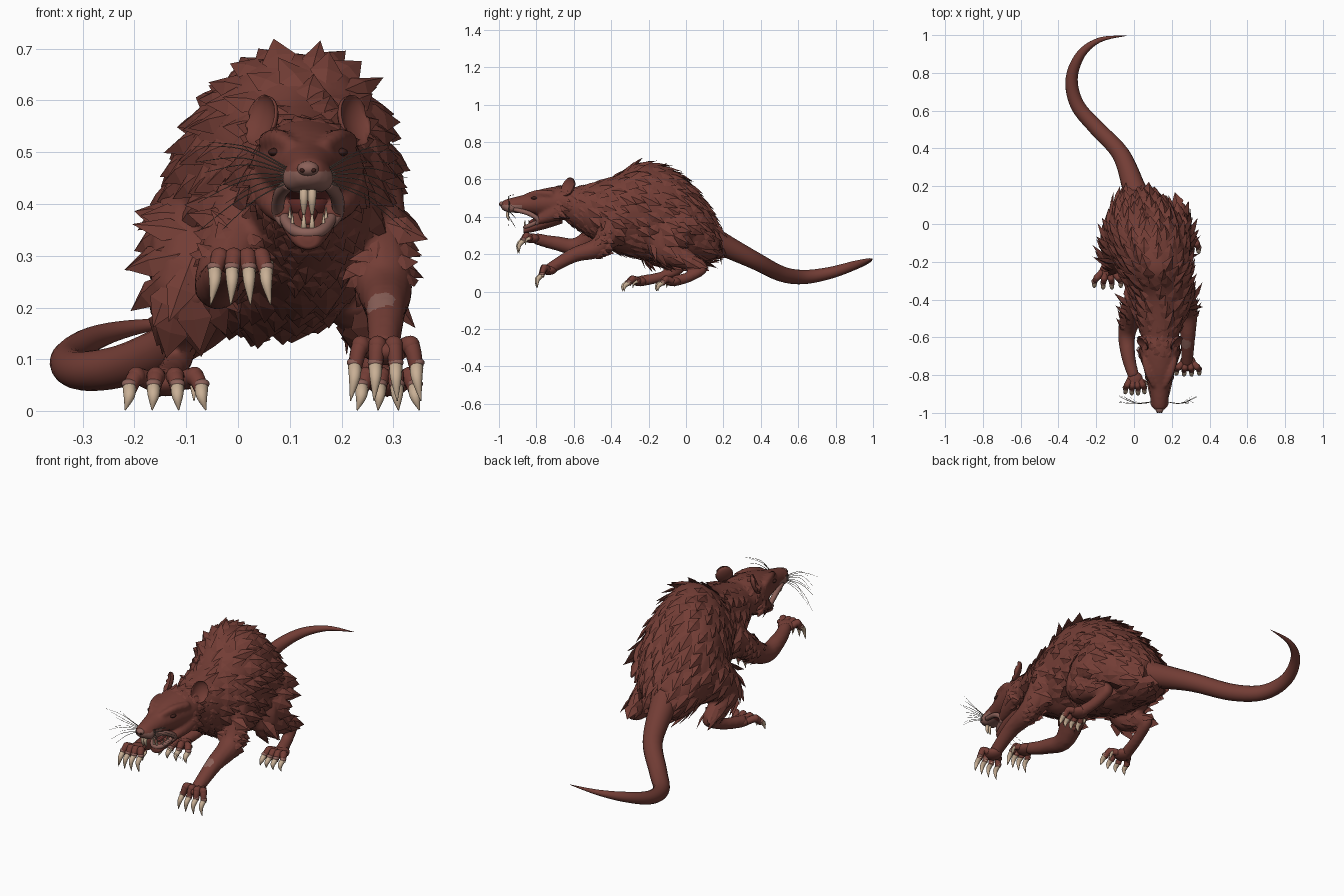
import bpy, bmesh, math, random
from mathutils import Vector

random.seed(4)
if "Cube" in bpy.data.objects:
    bpy.data.objects.remove(bpy.data.objects["Cube"])

def material(name, *rgb):
    mat = bpy.data.materials.new(name)
    mat.use_nodes = True
    mat.diffuse_color = (*rgb, 1)
    mat.node_tree.nodes["Principled BSDF"].inputs["Base Color"].default_value = (*rgb, 1)
    return mat

FUR = material("red brown fur", .172, .047, .036)
SKIN = material("dusty pink skin", .26, .12, .1)
MOUTH = material("dark red mouth", .15, .03, .026)
HORN = material("pale horn", .58, .43, .3)
HAIR = material("grey whisker", .2, .17, .14)
EYE = material("dark eye", .05, .015, .012)
HEAD_X = .135
HIP_X = .07

def make(name, verts, faces, mat, smooth=True):
    mesh = bpy.data.meshes.new(name)
    mesh.from_pydata([tuple(v) for v in verts], [], faces)
    bm = bmesh.new()
    bm.from_mesh(mesh)
    bmesh.ops.recalc_face_normals(bm, faces=bm.faces)
    bm.to_mesh(mesh)
    bm.free()
    mesh.materials.append(mat)
    mesh.polygons.foreach_set("use_smooth", [smooth] * len(mesh.polygons))
    obj = bpy.data.objects.new(name, mesh)
    bpy.context.collection.objects.link(obj)
    return obj

def spline(points, steps=5):
    """Smooth curve through rows of any width."""
    padded = [points[0], *points, points[-1]]
    rows = []
    for a, b, c, d in zip(padded, padded[1:], padded[2:], padded[3:]):
        for step in range(steps):
            t = step / steps
            rows.append([q + t * (r - o + t * (2*o - 5*q + 4*r - e + t * (3*q - o - 3*r + e))) / 2
                         for o, q, r, e in zip(a, b, c, d)])
    return rows + [list(points[-1])]

def skin_rings(name, rings, mat):
    n = len(rings[0])
    faces = [(k*n + i, k*n + (i + 1) % n, (k + 1)*n + (i + 1) % n, (k + 1)*n + i)
             for k in range(len(rings) - 1) for i in range(n)]
    faces += [tuple(range(n)), tuple(range(len(rings)*n - n, len(rings)*n))]
    return make(name, [v for ring in rings for v in ring], faces, mat)

def circle(sides):
    return [(math.cos(math.tau * i / sides), math.sin(math.tau * i / sides)) for i in range(sides)]

def tube(name, points, mat=FUR, sides=12):
    """Tapered limb through (x, y, z, radius) points."""
    rows = spline(points)
    centres = [Vector(row[:3]) for row in rows]
    side, rings = Vector((1, .13, .07)), []
    for k, row in enumerate(rows):
        along = (centres[min(k + 1, len(rows) - 1)] - centres[max(k - 1, 0)]).normalized()
        side = (side - along * side.dot(along)).normalized()
        up = along.cross(side)
        radius = max(row[3], .0004)
        rings.append([centres[k] + radius * (side*c + up*s) for c, s in circle(sides)])
    return skin_rings(name, rings, mat)

def loft(name, rows, mat=FUR):
    """Oval cross-sections (y, x, z, half width, half height)."""
    return skin_rings(name, [[(x + w*c, y, z + h*s) for c, s in circle(28)]
                             for y, x, z, w, h in spline(rows)], mat)

def ball(name, loc, size, mat=FUR, rot=(0, 0, 0)):
    bpy.ops.mesh.primitive_uv_sphere_add(segments=20, ring_count=12, location=loc, rotation=rot)
    obj = bpy.context.object
    obj.name, obj.scale = name, size
    obj.data.materials.append(mat)
    bpy.ops.object.shade_smooth()
    return obj

def join(name, objects):
    bpy.ops.object.select_all(action="DESELECT")
    for obj in objects:
        obj.select_set(True)
    bpy.context.view_layer.objects.active = objects[0]
    bpy.ops.object.join()
    objects[0].name = name
    return objects[0]

def hind_leg(name, side, stride):
    """Thigh, shin and long foot; the stride moves the foot forward."""
    path = [(.13, 0, .41, .09), (.135, -.08, .31, .115), (.165, -.12, .23, .08), (.18, -.01, .17, .05),
            (.175, .09, .13, .03), (.195, .02, .08, .028), (.22, -.07, .055, .03)]
    return tube(name, [(HIP_X + side*w, y - stride*i, z, r) for i, (w, y, z, r) in enumerate(path)])

def paw(name, centre, spread, reach, drop, claw, thumb):
    """Palm, four bent toes, a thumb and hooked claws."""
    x, y, z = centre
    toes, claws = [ball("palm", centre, (.042, .045, .026))], []
    for u in (-1, -.33, .33, 1):
        r = reach * (1 - .18 * abs(u))
        bend = (x + u*spread*.8, y - r*.6, z + .012)
        ex, ey, ez = x + u*spread, y - r, z - drop
        toes.append(tube("toe", [(x + u*.026, y, z, .017), (*bend, .017), (ex, ey, ez, .013)]))
        toes.append(ball("knuckle", bend, (.018, .018, .019)))
        toes.append(ball("cuticle", (ex, ey + .004, ez + .014), (.015, .015, .01), SKIN))
        claws.append(tube("claw", [(ex, ey + .008, ez + .012, .013), (ex, ey - .02, ez - claw*.25, .011),
                                   (ex + u*.008, ey - .022, ez - claw, .001)], HORN))
    tx = x + thumb*.055
    toes.append(tube("thumb", [(x, y + .01, z, .015), (tx, y - .015, z, .012)]))
    claws.append(tube("claw", [(tx, y - .01, z, .009), (tx, y - .028, z - .01, .007),
                               (tx, y - .034, z - .035, .001)], HORN))
    join(name + "_toes", toes)
    join(name + "_claws", claws)

# Torso, head and limbs, fused into one skin
torso = loft("torso", [(-.64, HEAD_X, .46, .085, .09), (-.5, .14, .43, .13, .15),
                       (-.38, .14, .415, .16, .2), (-.25, .115, .435, .19, .255), (-.1, .08, .405, .21, .26),
                       (0, .06, .37, .2, .22), (.1, .04, .31, .16, .16), (.18, .02, .265, .085, .08)])
head = loft("head", [(y, HEAD_X, z, w, h) for y, z, w, h in (
    (-.55, .46, .07, .08), (-.65, .475, .105, .09), (-.77, .475, .084, .074), (-.86, .468, .058, .052),
    (-.93, .462, .044, .04), (-.975, .46, .034, .028), (-.99, .46, .012, .012))])
left_arm = tube("left_arm", [(.24, -.36, .42, .08), (.28, -.45, .25, .058), (.285, -.6, .195, .04),
                             (.28, -.74, .115, .03)])
right_arm = tube("right_arm", [(.03, -.38, .4, .08), (-.035, -.56, .25, .05), (-.03, -.7, .26, .038),
                               (0, -.81, .285, .03)])
parts = [torso, head, left_arm, right_arm, hind_leg("left_hind_leg", 1, 0), hind_leg("right_hind_leg", -1, .03)]
for s in (-1, 1):
    parts.append(tube("brow", [(HEAD_X + s*.03, -.86, .512, .012), (HEAD_X + s*.058, -.79, .527, .019),
                               (HEAD_X + s*.08, -.71, .52, .02)]))
    parts.append(tube("cheek", [(HEAD_X + s*.075, -.66, .44, .045), (HEAD_X + s*.06, -.73, .405, .036),
                                (HEAD_X + s*.045, -.8, .375, .018)]))
    parts.append(ball("muzzle_pad", (HEAD_X + s*.024, -.94, .45), (.027, .037, .028)))
body = join("body", parts)
remesh = body.modifiers.new("fuse", "REMESH")
remesh.mode, remesh.voxel_size = "VOXEL", .009
soften = body.modifiers.new("soften", "SMOOTH")
soften.factor, soften.iterations = .5, 4
for modifier in ("fuse", "soften"):
    bpy.ops.object.modifier_apply(modifier=modifier)
bpy.ops.object.shade_smooth()
body.data.materials.clear()
for mat in (FUR, SKIN, MOUTH):
    body.data.materials.append(mat)
wrist_patch = Vector((.275, -.63, .205))
for face in body.data.polygons:
    c = face.center
    if (c.y < -.88 and c.z < .465) or (c - wrist_patch).length < .03:
        face.material_index = 1
    elif c.y < -.72 and c.z < .46 and face.normal.z < -.6 and abs(c.x - HEAD_X) < .05:
        face.material_index = 2

# Overlapping pointed fur tufts, swept back and down
faces = list(body.data.polygons)
random.shuffle(faces)
roots, verts, tris = [], [], []
for face in faces[:7000]:
    c, n = face.center.copy(), face.normal.copy()
    if c.y < -.72 or c.z < .15 or (c.y < -.5 and c.z < .3):
        continue
    small = c.y < -.57 or (c.y < -.42 and c.z < .36)
    gap = .026 if small else .046
    flow = Vector((random.uniform(-.25, .25), 1, -.55))
    flow -= n * flow.dot(n)
    if flow.length < .1 or any((c - root).length < gap for root in roots):
        continue
    roots.append(c)
    flow.normalize()
    length = gap * random.uniform(1.7, 2.3)
    lift = n * length * random.uniform(.6, 1.2) * (.1 if small or n.z < -.3 else .17)
    across = n.cross(flow) * gap * random.uniform(.55, .75)
    mid = c + flow * length * .35
    k = len(verts)
    verts += [c - flow*length*.35 - n*.006, mid + across, mid - across, mid + lift*.85, c + flow*length + lift]
    tris += [[k + i for i in f] for f in ((0, 1, 3), (0, 3, 2), (1, 4, 3), (3, 4, 2), (1, 2, 4), (0, 2, 1))]
make("fur_tufts", verts, tris, FUR, False)

# Tail
tube("tail", [(.03, .1, .3, .075), (0, .19, .255, .062), (-.07, .37, .165, .047), (-.2, .51, .095, .042),
              (-.3, .63, .078, .038), (-.33, .77, .1, .032), (-.28, .9, .14, .024), (-.18, .975, .165, .013),
              (-.04, .997, .175, .001)], sides=18)

# Paws
paw("left_front_paw", (.285, -.735, .115), .06, .045, .035, .06, -1)
paw("right_front_paw", (.005, -.825, .285), .05, .055, .02, .06, 1)
paw("left_hind_paw", (.29, -.07, .055), .052, .07, .016, .037, -1)
paw("right_hind_paw", (-.14, -.25, .055), .07, .07, .016, .037, 1)

# Lower jaw, lips, throat and tongue
loft("lower_jaw", [(-.66, HEAD_X, .41, .06, .045), (-.75, HEAD_X, .372, .055, .036),
                   (-.855, HEAD_X, .332, .03, .02), (-.87, HEAD_X, .332, .01, .008)])
lip = [(.052, -.74, .4), (.042, -.81, .366), (.02, -.855, .346)]
tube("lower_lip", [(HEAD_X - w, y, z, .011) for w, y, z in lip]
     + [(HEAD_X + w, y, z, .011) for w, y, z in reversed(lip)], SKIN)
ball("throat", (HEAD_X, -.76, .41), (.05, .05, .045), MOUTH)
ball("mouth_floor", (HEAD_X, -.8, .362), (.035, .055, .012), MOUTH, (.4, 0, 0))
tube("tongue", [(HEAD_X, -.76, .39, .022), (HEAD_X, -.8, .38, .018), (HEAD_X, -.84, .364, .01)], MOUTH)

# Teeth and the lip folds beside them
teeth = []
for s in (-1, 1):
    tube("lip_fold", [(HEAD_X + s*.036, -.92, .44, .012), (HEAD_X + s*.054, -.84, .418, .013),
                      (HEAD_X + s*.058, -.79, .385, .012), (HEAD_X + s*.045, -.8, .362, .01)], SKIN)
    x = HEAD_X + s*.008
    teeth.append(tube("upper", [(x, -.945, .44, .008), (x, -.955, .41, .008), (x, -.947, .38, .003)], HORN))
    teeth.append(tube("lower", [(x, -.85, .34, .006), (x, -.862, .36, .005), (x, -.86, .38, .002)], HORN))
    for i in range(4):
        x, y, z = HEAD_X + s*(.03 + i*.005), -.84 + i*.025, .358 + i*.012
        teeth.append(tube("side_tooth", [(x, y, z, .004), (x, y, z + .024, .001)], HORN))
join("teeth", teeth)

# Nose, eyes, ears and whiskers
ball("nose", (HEAD_X, -.982, .468), (.021, .018, .015), SKIN)
hairs = []
for s, side in ((-1, "right"), (1, "left")):
    ball(side + "_nostril", (HEAD_X + s*.011, -.996, .465), (.005, .004, .004), EYE)
    ball(side + "_eye", (HEAD_X + s*.064, -.81, .5), (.013, .018, .008), EYE)
    ear = ball(side + "_ear", (HEAD_X + s*.088, -.63, .56), (.042, .02, .052), FUR, (-.35, s*.25, s*.85))
    for v in ear.data.vertices:
        if v.co.y < 0:
            v.co.y = -.75*v.co.y - .45*(v.co.x**2 + v.co.z**2)
    for i in range(9):
        rise, size = (i - 5)*.13 + random.uniform(-.06, .06), random.uniform(.12, .19)
        x, z = HEAD_X + s*.035, .443 + .003*i
        hairs.append(tube("hair", [(x, -.94, z, .0014), (x + s*size*.5, -.95, z + size*(rise*.5 + .1), .001),
                                   (x + s*size, random.uniform(-.95, -.9), z + size*rise, .0005)], HAIR, 4))
join("whiskers", hairs)
